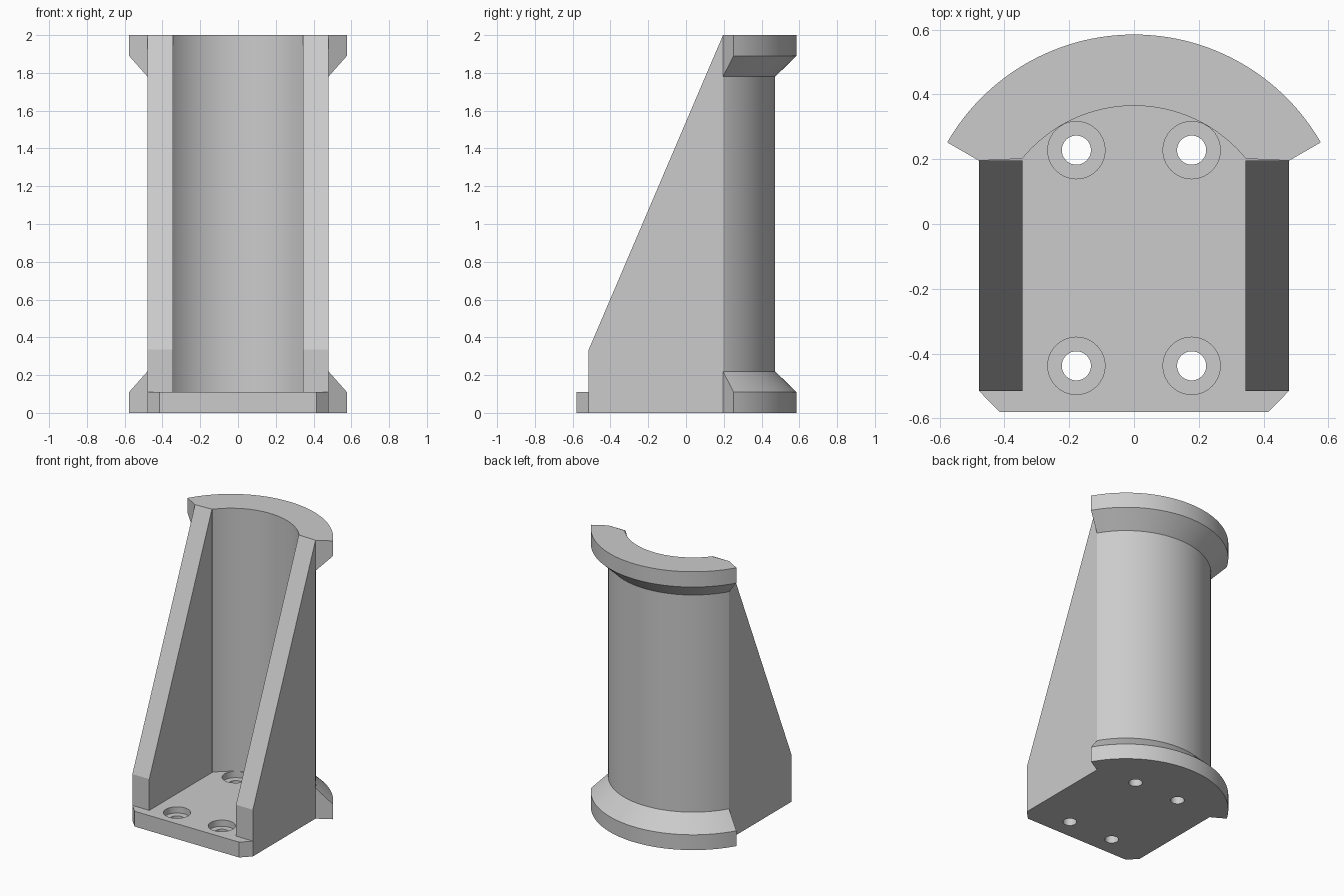
import bpy, bmesh, math
from mathutils import Vector

if "Cube" in bpy.data.objects:
    bpy.data.objects.remove(bpy.data.objects["Cube"], do_unlink=True)

grey = bpy.data.materials.new("light_grey")
grey.use_nodes = True
COLOUR = (0.6, 0.6, 0.6, 1)
grey.diffuse_color = COLOUR
grey.node_tree.nodes["Principled BSDF"].inputs["Base Color"].default_value = COLOUR

# Main dimensions
HEIGHT, PLATE = 2.0, 0.11
CY = -0.081                               # centre of the curved shell
R_IN, R_WALL, R_RIM = 0.446, 0.553, 0.666
SIDE_IN, SIDE_OUT = 0.345, 0.479
BACK, FRONT, NOSE = 0.196, -0.515, -0.58
SEGS = 64
A_OUT = math.radians(30)
A_IN = math.acos(SIDE_IN / R_IN)


def finish(name, bm):
    bmesh.ops.recalc_face_normals(bm, faces=bm.faces)
    mesh = bpy.data.meshes.new(name)
    bm.to_mesh(mesh)
    bm.free()
    obj = bpy.data.objects.new(name, mesh)
    bpy.context.collection.objects.link(obj)
    mesh.materials.append(grey)
    return obj


def smooth(obj):
    bpy.ops.object.select_all(action='DESELECT')
    obj.select_set(True)
    bpy.context.view_layer.objects.active = obj
    bpy.ops.object.shade_smooth_by_angle(angle=math.radians(30))


def arc_point(radius, start, t, z):
    a = start + (math.pi - 2 * start) * t
    return Vector((radius * math.cos(a), CY + radius * math.sin(a), z))


def prism(name, outline, offset):
    bm = bmesh.new()
    face = bm.faces.new([bm.verts.new(p) for p in outline])
    new = bmesh.ops.extrude_face_region(bm, geom=[face])["geom"]
    bmesh.ops.translate(bm, vec=offset, verts=[v for v in new if isinstance(v, bmesh.types.BMVert)])
    return finish(name, bm)


# Curved shell with a chamfered rim at the bottom and top
half = [(R_IN, 0), (R_WALL, 0), (R_RIM, 0), (R_RIM, PLATE), (R_WALL, 2 * PLATE)]
profile = half + [(r, HEIGHT - z) for r, z in reversed(half)]
bm = bmesh.new()
rings = []
for i in range(SEGS + 1):
    rings.append([bm.verts.new(arc_point(r, A_IN if r == R_IN else A_OUT, i / SEGS, z))
                  for r, z in profile])
n = len(profile)
for a, b in zip(rings, rings[1:]):
    for k in range(n):
        bm.faces.new((a[k], a[(k + 1) % n], b[(k + 1) % n], b[k]))
for ring in (rings[0], rings[-1]):
    for cap in ((0, 1, 4, 5, 8, 9), (1, 2, 3, 4), (5, 6, 7, 8)):
        bm.faces.new([ring[k] for k in cap])
smooth(finish("curved_shell", bm))

# Base plate with chamfered front corners, fitted to the shell
outline = [Vector((-SIDE_OUT, BACK, 0)), Vector((-SIDE_OUT, FRONT, 0)),
           Vector((-0.415, NOSE, 0)), Vector((0.415, NOSE, 0)),
           Vector((SIDE_OUT, FRONT, 0)), Vector((SIDE_OUT, BACK, 0))]
outline += [arc_point(R_IN, A_IN, i / SEGS, 0) for i in range(SEGS + 1)]
plate = prism("base_plate", outline, (0, 0, PLATE))

# Counterbored screw holes
bm = bmesh.new()
steps = [(0.045, -0.1), (0.045, 0.065), (0.0885, 0.065), (0.0885, 0.2)]
for x in (-0.178, 0.178):
    for y in (-0.438, 0.228):
        loops = [[bm.verts.new((x + r * math.cos(math.tau * i / 40),
                                y + r * math.sin(math.tau * i / 40), z))
                  for i in range(40)] for r, z in steps]
        for low, high in zip(loops, loops[1:]):
            for i in range(40):
                j = (i + 1) % 40
                bm.faces.new((low[i], low[j], high[j], high[i]))
        bm.faces.new(loops[0])
        bm.faces.new(loops[-1])
cutter = finish("hole_cutter", bm)
cutter.hide_render = True
cut = plate.modifiers.new("screw_holes", 'BOOLEAN')
cut.operation, cut.solver, cut.object = 'DIFFERENCE', 'EXACT', cutter
bpy.context.view_layer.objects.active = plate
bpy.ops.object.modifier_apply(modifier=cut.name)
bpy.data.objects.remove(cutter, do_unlink=True)
smooth(plate)

# Sloping side gussets
for name, x in (("left_gusset", SIDE_IN), ("right_gusset", -SIDE_OUT)):
    side = [(FRONT, PLATE), (BACK, PLATE), (BACK, HEIGHT), (FRONT, 0.335)]
    prism(name, [Vector((x, y, z)) for y, z in side], (SIDE_OUT - SIDE_IN, 0, 0))
